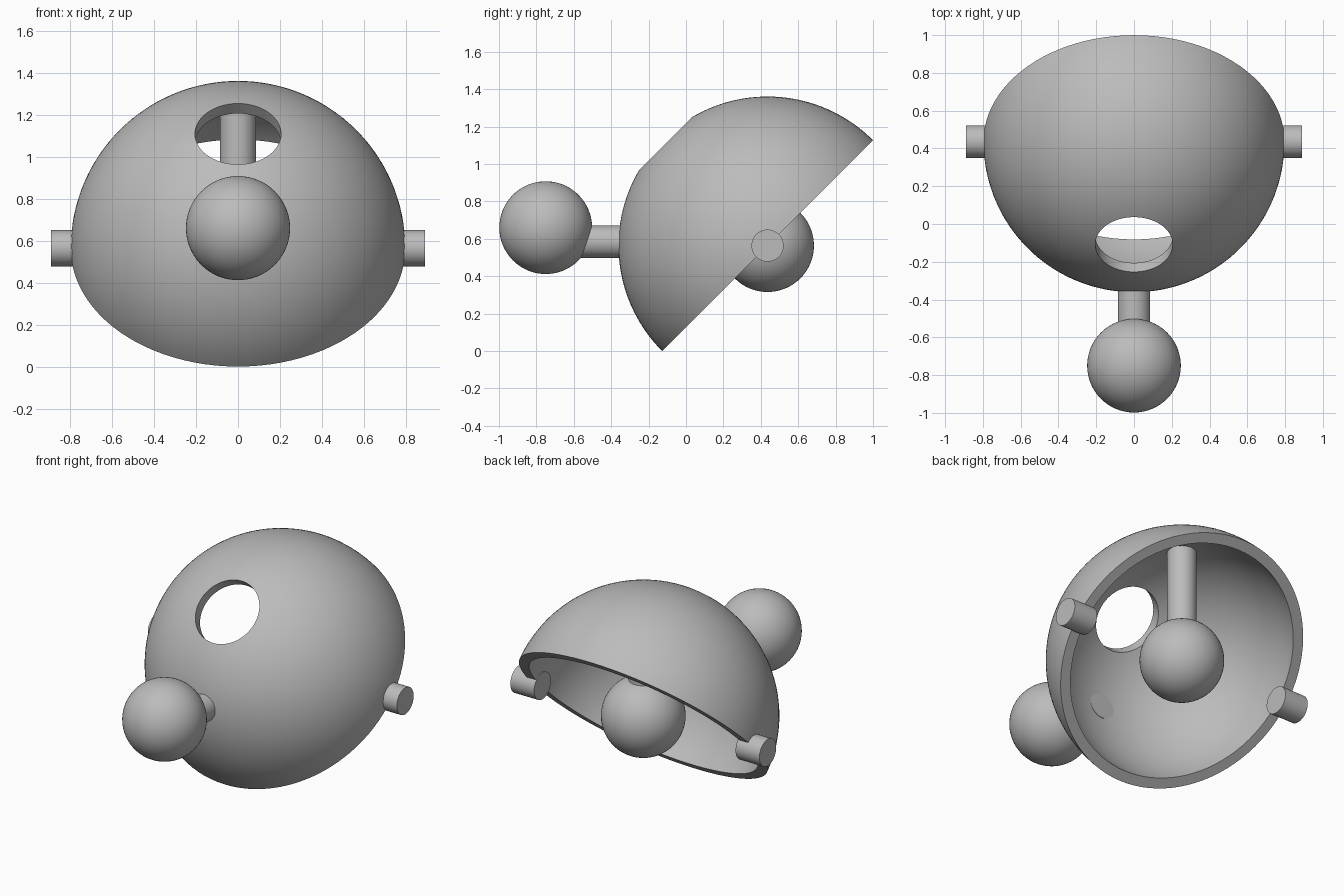
import bpy
import bmesh
from math import asin, cos, sin, pi, radians
from mathutils import Vector

cube = bpy.data.objects.get("Cube")
if cube:
    bpy.data.objects.remove(cube, do_unlink=True)

grey = bpy.data.materials.new("plain grey")
grey.use_nodes = True
grey.diffuse_color = (0.5, 0.5, 0.5, 1)
grey.node_tree.nodes["Principled BSDF"].inputs["Base Color"].default_value = (0.5, 0.5, 0.5, 1)

CENTRE = Vector((0, 0.436, 0.564))
OUTER, INNER, HOLE = 0.797, 0.732, 0.205
BALL, ROD = 0.248, 0.086


def finish(obj, name):
    obj.name = name
    obj.data.materials.clear()
    obj.data.materials.append(grey)
    bpy.ops.object.select_all(action="DESELECT")
    obj.select_set(True)
    bpy.context.view_layer.objects.active = obj
    bpy.ops.object.shade_smooth_by_angle(angle=radians(30))


def ball(name, centre):
    bpy.ops.mesh.primitive_uv_sphere_add(segments=64, ring_count=32, radius=BALL, location=centre)
    finish(bpy.context.object, name)


def rod(name, start, end):
    start, end = Vector(start), Vector(end)
    axis = end - start
    bpy.ops.mesh.primitive_cylinder_add(vertices=48, radius=ROD, depth=axis.length,
                                        location=(start + end) / 2)
    obj = bpy.context.object
    obj.rotation_euler = axis.to_track_quat("Z", "Y").to_euler()
    finish(obj, name)


def arc(radius, steps=32):
    """Quarter arc from the edge of the pole hole to the rim."""
    first = asin(HOLE / radius)
    angles = [first + (pi / 2 - first) * i / steps for i in range(steps + 1)]
    return [(radius * sin(a), 0, radius * cos(a)) for a in angles]


# Hollow half dome with a round hole at its pole, tipped forward
bm = bmesh.new()
profile = arc(OUTER) + arc(INNER)[::-1]
verts = [bm.verts.new(p) for p in profile]
edges = [bm.edges.new((v, verts[i - 1])) for i, v in enumerate(verts)]
bmesh.ops.spin(bm, geom=verts + edges, cent=(0, 0, 0), axis=(0, 0, 1),
               angle=2 * pi, steps=96, use_merge=True)
bmesh.ops.remove_doubles(bm, verts=bm.verts, dist=0.0001)
bmesh.ops.recalc_face_normals(bm, faces=bm.faces)
mesh = bpy.data.meshes.new("dome_shell")
bm.to_mesh(mesh)
bm.free()
dome = bpy.data.objects.new("dome_shell", mesh)
bpy.context.collection.objects.link(dome)
dome.location = CENTRE
dome.rotation_euler.x = radians(45)
finish(dome, "dome_shell")

# Ball hanging from the inside of the dome
ball("inner_ball", CENTRE)
rod("inner_post", CENTRE, CENTRE + Vector((0, 0, 0.785)))

# Ball on a short rod at the front
ball("front_ball", (0, -0.75, 0.66))
rod("front_rod", (0, -0.7, 0.585), (0, -0.29, 0.585))

# Pivot pegs on both sides of the rim
for side, name in ((1, "left_peg"), (-1, "right_peg")):
    rod(name, (side * 0.72, CENTRE.y, CENTRE.z), (side * 0.89, CENTRE.y, CENTRE.z))
